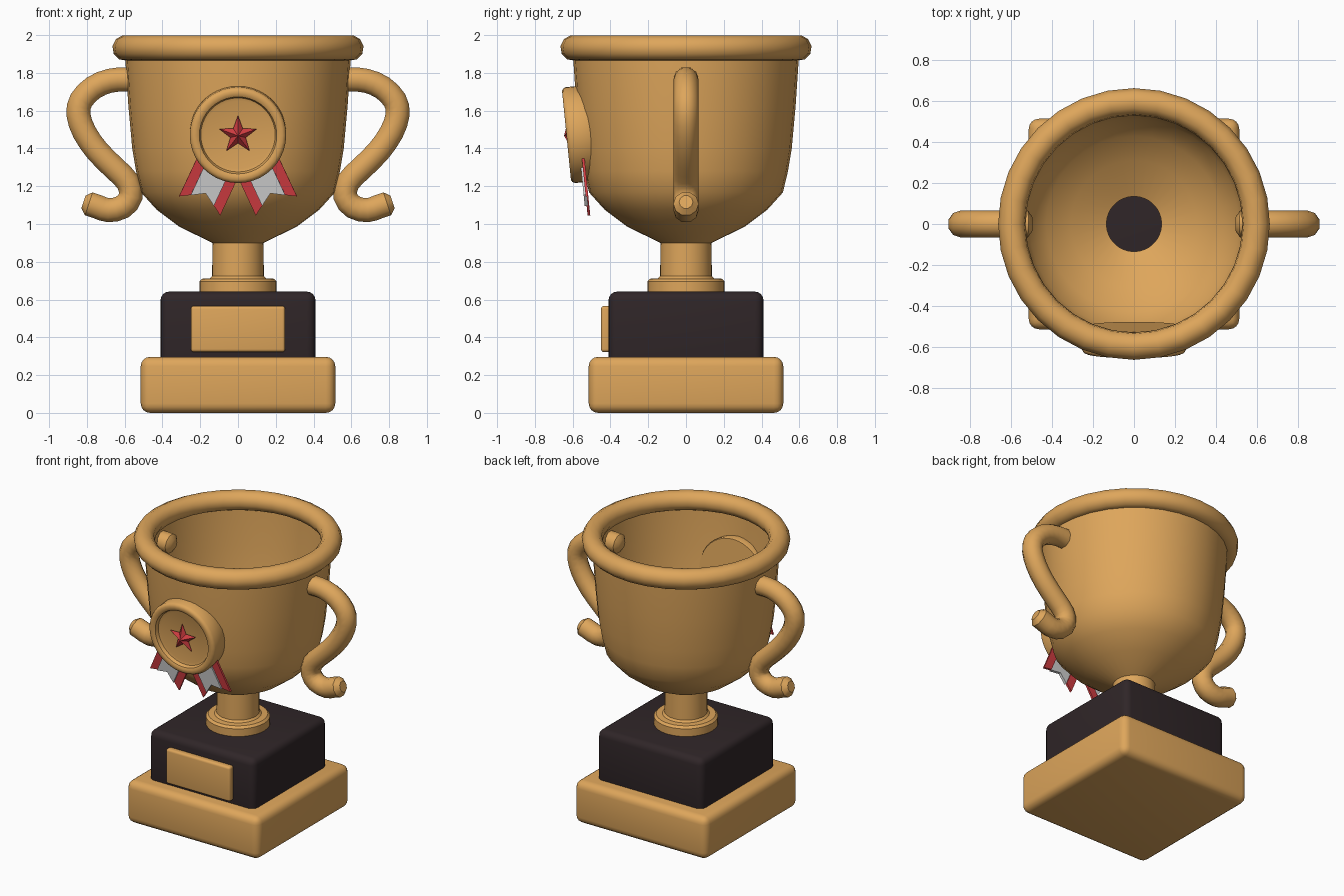
import bpy, bmesh, math
from mathutils import Matrix, Vector

if "Cube" in bpy.data.objects:
    bpy.data.objects.remove(bpy.data.objects["Cube"])


def mat(name, rgb):
    m = bpy.data.materials.new(name)
    m.diffuse_color = (*rgb, 1)
    m.use_nodes = True
    m.node_tree.nodes["Principled BSDF"].inputs["Base Color"].default_value = m.diffuse_color
    return m


GOLD = mat("gold", (0.73, 0.38, 0.105))
BLACK = mat("dark_wood", (0.029, 0.019, 0.021))
RED = mat("red", (0.62, 0.045, 0.052))
WHITE = mat("white", (0.62, 0.62, 0.62))


def finish(name, bm, material, angle=40, matrix=None, fix=True):
    if fix:
        bmesh.ops.recalc_face_normals(bm, faces=bm.faces[:])
    if matrix:
        bm.transform(matrix)
    me = bpy.data.meshes.new(name)
    bm.to_mesh(me)
    bm.free()
    me.materials.append(material)
    ob = bpy.data.objects.new(name, me)
    bpy.context.collection.objects.link(ob)
    if angle:
        bpy.ops.object.select_all(action='DESELECT')
        ob.select_set(True)
        bpy.context.view_layer.objects.active = ob
        bpy.ops.object.shade_smooth_by_angle(angle=math.radians(angle))
    return ob


def box(name, lo, hi, bevel, material):
    bm = bmesh.new()
    bmesh.ops.create_cube(bm, size=1)
    for v in bm.verts:
        v.co = Vector([(a + b) / 2 + c * (b - a) for a, b, c in zip(lo, hi, v.co)])
    bmesh.ops.bevel(bm, geom=bm.edges[:], offset=bevel, segments=4, profile=0.5, affect='EDGES')
    return finish(name, bm, material)


def bridge(bm, rings):
    for a, b in zip(rings, rings[1:]):
        n = len(a)
        for i in range(n):
            j = (i + 1) % n
            bm.faces.new((a[i], a[j], b[j], b[i]))


def lathe(name, prof, material, n=32, closed=False, cap=False, matrix=None, angle=40):
    bm = bmesh.new()
    rings = [[bm.verts.new((r * math.cos(2 * math.pi * i / n), r * math.sin(2 * math.pi * i / n), z))
              for i in range(n)] for r, z in prof]
    bridge(bm, rings + rings[:1] if closed else rings)
    if cap:
        bm.faces.new(rings[0][::-1])
        bm.faces.new(rings[-1])
    return finish(name, bm, material, angle, matrix, fix=closed or cap)


def plate(name, pts, y0, y1, material, matrix):
    bm = bmesh.new()
    rings = [[bm.verts.new((x, y, z)) for x, z in pts] for y in (y0, y1)]
    bridge(bm, rings)
    bm.faces.new(rings[0])
    bm.faces.new(rings[1])
    return finish(name, bm, material, 0, matrix)


# plinth
box("base", (-.515, -.515, 0), (.515, .515, .297), .05, GOLD)
box("plinth_block", (-.41, -.41, .25), (.41, .41, .642), .045, BLACK)
box("plaque", (-.25, -.45, .322), (.25, -.40, .566), .016, GOLD)

# stem and open bowl
lathe("stem", [(.205, .63), (.205, .695), (.19, .71), (.15, .712), (.137, .725), (.135, .90)], GOLD)
lathe("bowl", [(.135, .90), (.31, .985), (.43, 1.075), (.513, 1.167), (.54, 1.28), (.56, 1.40),
               (.58, 1.62), (.596, 1.86), (.598, 1.93)], GOLD, angle=60)
R = .068
lathe("rim", [(.5975 + R * math.cos(a), 1.932 + R * math.sin(a))
              for a in [math.pi * (2 * k + .5) / 10 for k in range(10)]], GOLD, closed=True, angle=60)

# S-shaped handles
PATH = [(.52, 1.762), (.60, 1.765), (.68, 1.758), (.765, 1.722), (.83, 1.655), (.845, 1.58),
        (.813, 1.485), (.744, 1.385), (.654, 1.295), (.583, 1.222), (.568, 1.146), (.612, 1.09),
        (.686, 1.073), (.745, 1.092), (.79, 1.107)]


def smooth_path(p, steps=2):
    p = [Vector(q) for q in p]
    out = []
    for i in range(len(p) - 1):
        a, b, c, d = p[max(i - 1, 0)], p[i], p[i + 1], p[min(i + 2, len(p) - 1)]
        for s in range(steps):
            t = s / steps
            out.append(.5 * (2 * b + (c - a) * t + (2 * a - 5 * b + 4 * c - d) * t * t
                             + (3 * b - a - 3 * c + d) * t ** 3))
    return out + [p[-1]]


for side, label in ((1, "right"), (-1, "left")):
    pts = smooth_path(PATH)
    e0, e1 = (pts[0] - pts[1]).normalized(), (pts[-1] - pts[-2]).normalized()
    pts = [pts[0] + e0 * .022] + pts + [pts[-1] + e1 * .03]
    bm = bmesh.new()
    rings = []
    for k, p in enumerate(pts):
        t = (pts[min(k + 1, len(pts) - 1)] - pts[max(k - 1, 0)]).normalized()
        r = .067 * (.55 if k in (0, len(pts) - 1) else 1)
        ring = []
        for i in range(10):
            a = 2 * math.pi * i / 10
            u, w = r * math.cos(a), r * math.sin(a)
            ring.append(bm.verts.new((side * (p.x - t.y * w), u, p.y + t.x * w)))
        rings.append(ring)
    bridge(bm, rings)
    bm.faces.new(rings[0])
    bm.faces.new(rings[-1])
    finish(label + "_handle", bm, GOLD, 42)

# medal, tilted to follow the bowl wall
M = Matrix.Translation((0, -.568, 1.475)) @ Matrix.Rotation(.1, 4, 'X')
lathe("medal", [(.25, -.065), (.255, -.055), (.255, .045), (.248, .059), (.236, .065), (.218, .065),
                (.205, .058), (.197, .035), (.18, .03)], GOLD, n=40, cap=True,
      matrix=M @ Matrix.Rotation(math.pi / 2, 4, 'X'))

# faceted star
bm = bmesh.new()
peak, back = bm.verts.new((0, -.078, 0)), bm.verts.new((0, -.02, 0))
rim = []
for i in range(10):
    r, a = (.105, .043)[i % 2], math.pi / 2 + i * math.pi / 5
    rim.append(bm.verts.new((r * math.cos(a), -.04, r * math.sin(a))))
for i in range(10):
    bm.faces.new((rim[i], rim[(i + 1) % 10], peak))
    bm.faces.new((rim[(i + 1) % 10], rim[i], back))
finish("star", bm, RED, 0, M)

# striped swallowtail ribbons
D, P = (-.423, -.906), (.906, -.423)


def end(u):
    return .357 + .075 * abs(u + .0225) / .1205


for side, label in ((1, "left"), (-1, "right")):
    for part, us, y0, y1, m in (("outer_stripe", (-.143, -.09), .004, .018, RED),
                                ("middle_stripe", (-.09, -.0225, .045), -.006, .012, WHITE),
                                ("inner_stripe", (.045, .098), .004, .018, RED)):
        uv = [(us[0], .15), (us[-1], .15)] + [(u, end(u)) for u in reversed(us)]
        pts = [(side * (u * P[0] + v * D[0]), u * P[1] + v * D[1]) for u, v in uv]
        plate(f"{label}_ribbon_{part}", pts, y0, y1, m, M)
